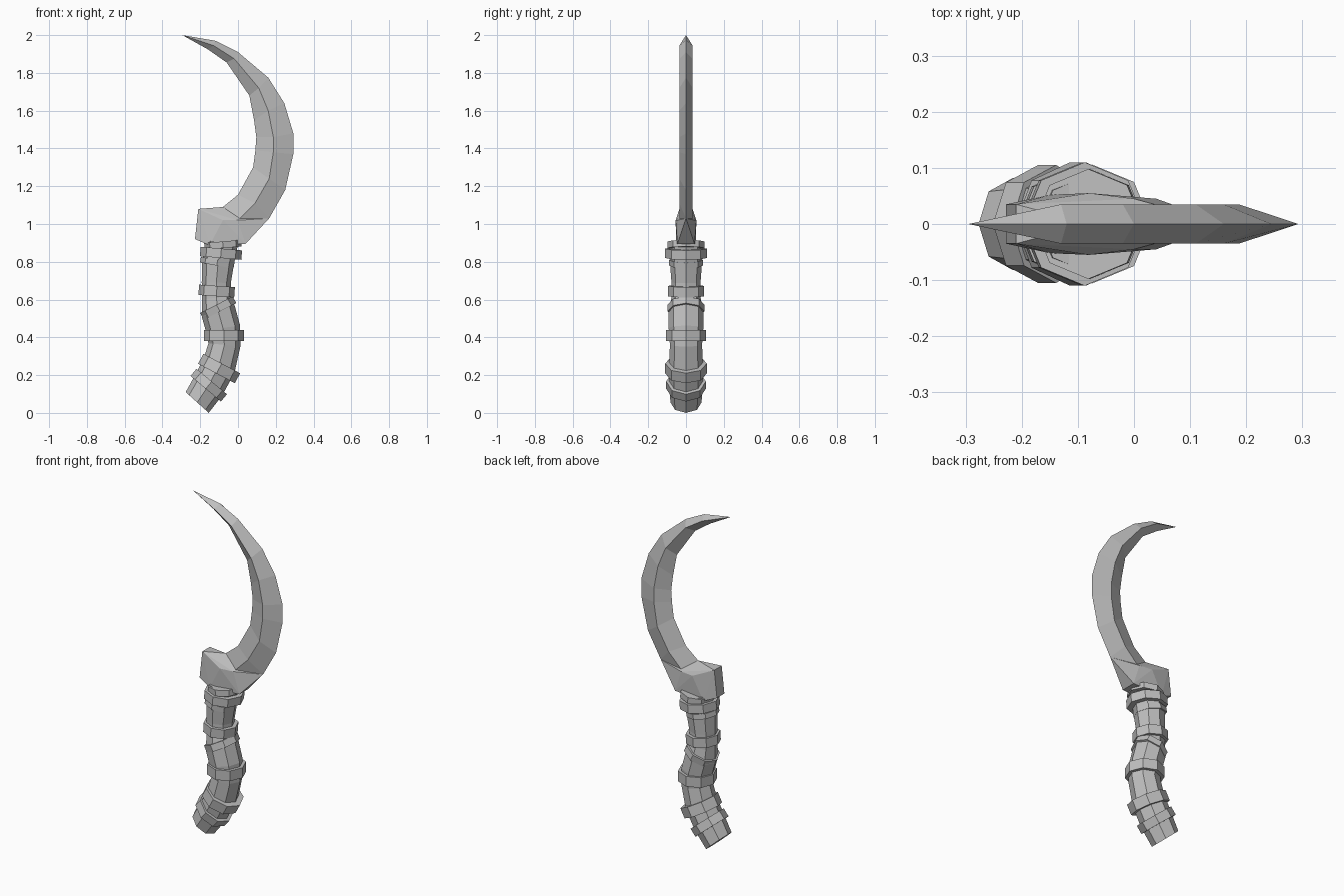
import bpy, bmesh, math
from mathutils import Vector

if "Cube" in bpy.data.objects:
    bpy.data.objects.remove(bpy.data.objects["Cube"])

metal = bpy.data.materials.new("plain grey")
metal.use_nodes = True
grey = (0.52, 0.52, 0.52, 1)
metal.diffuse_color = grey
metal.node_tree.nodes["Principled BSDF"].inputs["Base Color"].default_value = grey


def finish(name, bm):
    bmesh.ops.recalc_face_normals(bm, faces=bm.faces)
    mesh = bpy.data.meshes.new(name)
    bm.to_mesh(mesh)
    bm.free()
    mesh.materials.append(metal)
    obj = bpy.data.objects.new(name, mesh)
    bpy.context.collection.objects.link(obj)
    return obj


def loft(name, rings):
    """Skin equal-sized closed rings and cap both ends."""
    bm = bmesh.new()
    loops = [[bm.verts.new(p) for p in ring] for ring in rings]
    n = len(loops[0])
    for a, b in zip(loops, loops[1:]):
        for i in range(n):
            j = (i + 1) % n
            bm.faces.new((a[i], a[j], b[j], b[i]))
    bm.faces.new(loops[0])
    bm.faces.new(loops[-1])
    bmesh.ops.remove_doubles(bm, verts=bm.verts, dist=0.0001)
    return finish(name, bm)


def octagon(x, z, radius, tilt):
    """Eight-sided ring whose axis leans toward +x by tilt degrees."""
    t = math.radians(tilt)
    ring = []
    for k in range(8):
        a = k * math.pi / 4
        u, v = radius * math.cos(a), radius * math.sin(a)
        ring.append((x + u * math.cos(t), v, z - u * math.sin(t)))
    return ring


# Curved blade: outer edge, side ridge and inner edge of each section (x, z)
ridge = 0.035
sections = [
    ((-.12, 1.97), (-.13, 1.945), (-.16, 1.925)),
    ((0, 1.91), (-.02, 1.875), (-.06, 1.855)),
    ((.16, 1.775), (.11, 1.72), (.06, 1.68)),
    ((.245, 1.64), (.16, 1.60), (.085, 1.55)),
    ((.293, 1.48), (.187, 1.46), (.097, 1.46)),
    ((.293, 1.37), (.187, 1.38), (.092, 1.39)),
    ((.25, 1.18), (.165, 1.24), (.08, 1.30)),
    ((.165, 1.03), (.09, 1.11), (0, 1.155)),
    ((.04, .895), (0, 1.02), (-.08, 1.09)),
]
rings = []
for o, r, i in sections:
    rings.append([(o[0], 0, o[1]), (r[0], ridge, r[1]),
                  (i[0], 0, i[1]), (r[0], -ridge, r[1])])
tip = Vector((-.295, 0, 2.0))
bm = bmesh.new()
loops = [[bm.verts.new(p) for p in ring] for ring in rings]
point = bm.verts.new(tip)
for k in range(4):
    j = (k + 1) % 4
    bm.faces.new((point, loops[0][k], loops[0][j]))
    for a, b in zip(loops, loops[1:]):
        bm.faces.new((a[k], a[j], b[j], b[k]))
bm.faces.new(loops[-1])
finish("blade", bm)

# Faceted block joining the blade to the handle
half = [(-.08, 0, 1.09), (.165, 0, 1.03), (0, .045, 1.02), (-.08, .055, 1.02),
        (-.21, .035, 1.08), (-.228, .035, .92), (-.15, .052, .887), (.04, .045, .895)]
bm = bmesh.new()
for x, y, z in half:
    for s in ((1, -1) if y else (1,)):
        bm.verts.new((x, s * y, z))
hull = bmesh.ops.convex_hull(bm, input=bm.verts)
spare = [v for v in hull["geom_interior"] if isinstance(v, bmesh.types.BMVert)]
bmesh.ops.delete(bm, geom=spare, context="VERTS")
finish("blade_socket", bm)

# Bent grip (x, z, radius, tilt)
grip = [
    (-.085, .90, .085, 8), (-.105, .80, .085, 6), (-.115, .69, .077, 2),
    (-.115, .61, .077, -8), (-.105, .54, .092, -20), (-.08, .45, .092, -8),
    (-.072, .36, .085, 6), (-.10, .25, .09, 26), (-.155, .147, .09, 38),
    (-.216, .055, .082, 42),
]
loft("grip", [octagon(*g) for g in grip])

# Raised bands around the grip (x, z, radius, tilt, height)
bands = [
    ("top_collar", -.08, .89, .098, -5, .035),
    ("upper_band", -.09, .845, .11, 5, .05),
    ("neck_band", -.11, .795, .09, 10, .03),
    ("middle_band", -.113, .645, .095, 4, .055),
    ("slanted_band", -.105, .555, .097, -27, .04),
    ("swell_band", -.075, .41, .106, 0, .06),
    ("lower_band", -.10, .235, .11, 28, .06),
    ("pommel_band", -.155, .147, .105, 40, .05),
]
for name, x, z, radius, tilt, height in bands:
    t = math.radians(tilt)
    dx, dz = math.sin(t) * height / 2, math.cos(t) * height / 2
    loft(name, [octagon(x - dx, z - dz, radius, tilt),
                octagon(x + dx, z + dz, radius, tilt)])
